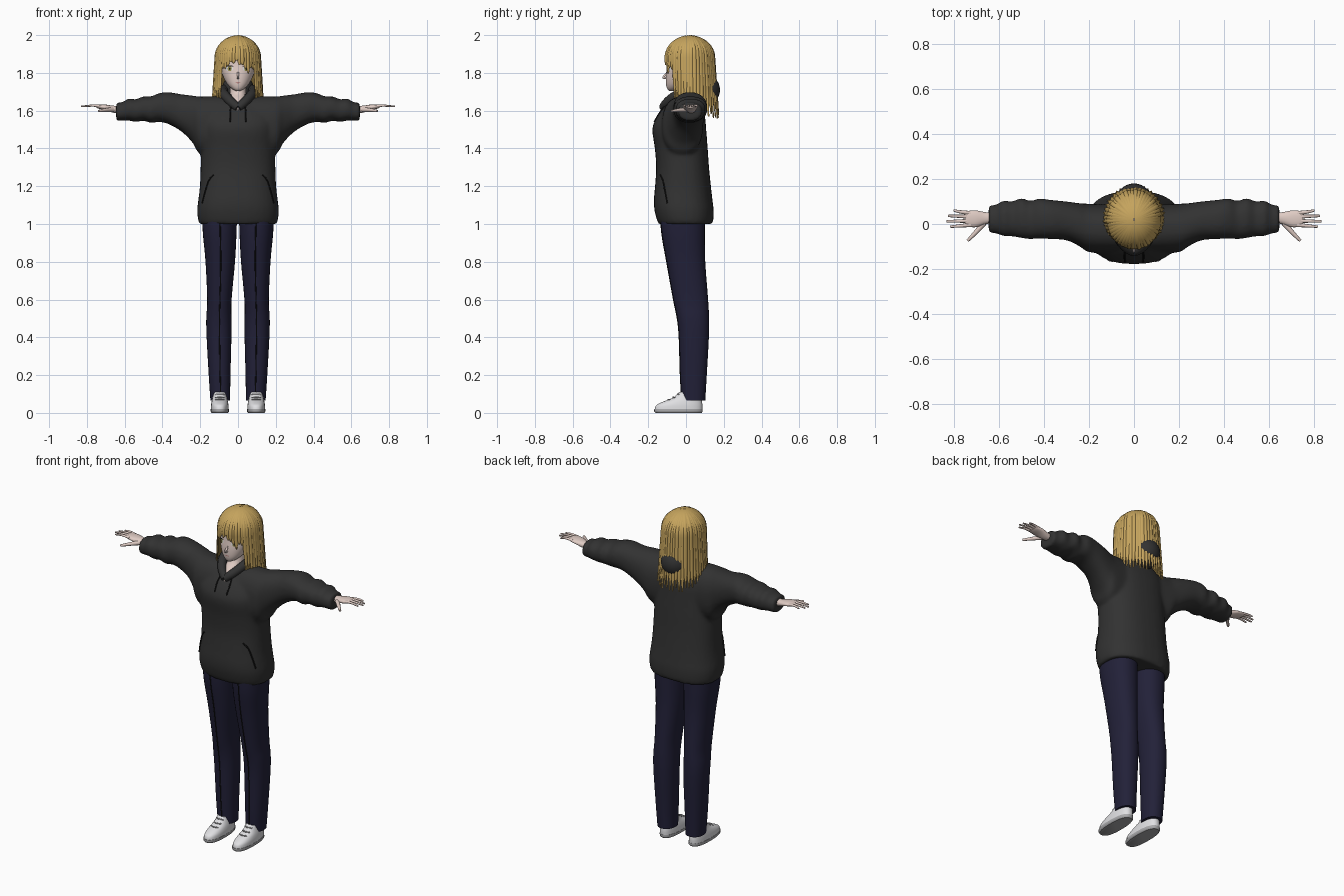
import bpy, bmesh, random
from math import sin, cos, pi, radians, copysign
from mathutils import Vector
from mathutils.bvhtree import BVHTree

random.seed(4)
if "Cube" in bpy.data.objects:
    bpy.data.objects.remove(bpy.data.objects["Cube"])


def material(name, r, g, b):
    m = bpy.data.materials.new(name)
    m.use_nodes = True
    m.diffuse_color = (r, g, b, 1)
    node = m.node_tree.nodes["Principled BSDF"]
    node.inputs["Base Color"].default_value = (r, g, b, 1)
    node.inputs["Roughness"].default_value = 0.8
    return m


CLOTH = material("charcoal cloth", .032, .032, .032)
TRIM = material("black trim", .008, .008, .008)
NAVY = material("navy trousers", .016, .015, .04)
HAIR = material("blonde hair", .56, .37, .11)
SHADE = material("deep blonde", .2, .13, .035)
SKIN = material("pale skin", .74, .6, .55)
WHITE = material("white", .74, .74, .76)
SOLE = material("grey sole", .4, .4, .41)
IRIS = material("olive iris", .3, .26, .07)
LIP = material("rose lip", .5, .25, .23)


def finish(name, bm, mat, mirror=False):
    """Turn a bmesh into a smooth shaded object."""
    me = bpy.data.meshes.new(name)
    bm.to_mesh(me)
    ob = bpy.data.objects.new(name, me)
    bpy.context.collection.objects.link(ob)
    me.materials.append(mat)
    bpy.ops.object.select_all(action='DESELECT')
    ob.select_set(True)
    bpy.context.view_layer.objects.active = ob
    bpy.ops.object.shade_smooth_by_angle(angle=radians(50))
    if mirror:
        ob.modifiers.new("mirror", 'MIRROR')
    return ob


def spline(keys, steps):
    """Catmull-Rom through rows of numbers."""
    rows, last = [], len(keys) - 1
    for i in range(last):
        a, b, c, d = (Vector(keys[max(0, min(last, i + k))]) for k in (-1, 0, 1, 2))
        for s in range(steps):
            t = s / steps
            rows.append(b + (c - a) * t / 2 + (a * 2 - b * 5 + c * 4 - d) * t * t / 2
                        + (b * 3 - a - c * 3 + d) * t ** 3 / 2)
    return rows + [Vector(keys[-1])]


def bridge(bm, rings, closed=True):
    n = len(rings[0])
    for a, b in zip(rings, rings[1:]):
        for i in range(n if closed else n - 1):
            j = (i + 1) % n
            bm.faces.new((a[i], a[j], b[j], b[i]))


def loft(keys, axis='z', power=2.2, sides=32, steps=4, sign=1, bm=None):
    """Rounded sections; each key is place, then low and high of both other axes."""
    bm = bm or bmesh.new()
    rings = []
    for p, u0, u1, v0, v1 in spline(keys, steps):
        ring = []
        for i in range(sides):
            a = 2 * pi * i / sides
            cu, cv = (copysign(abs(f) ** (2 / power), f) for f in (cos(a), sin(a)))
            u = (u0 + u1) / 2 + (u1 - u0) / 2 * cu
            v = (v0 + v1) / 2 + (v1 - v0) / 2 * cv
            ring.append(bm.verts.new((u, v, p) if axis == 'z' else (p * sign, u, v)))
        rings.append(ring)
    bridge(bm, rings)
    bm.faces.new(rings[0])
    bm.faces.new(rings[-1])
    bmesh.ops.recalc_face_normals(bm, faces=bm.faces)
    return bm


def tube(name, points, radius, mat, mirror=False, tip=1.0, flat=1.0):
    """Round tapered tube along a smooth path."""
    bm = bmesh.new()
    path = spline(points, 5)
    rings = []
    for k, p in enumerate(path):
        d = (path[min(k + 1, len(path) - 1)] - path[max(k - 1, 0)]).normalized()
        side = d.cross(Vector((0, 0, 1)) if abs(d.z) < .9 else Vector((0, 1, 0))).normalized()
        up = side.cross(d) * flat
        r = radius * (1 + (tip - 1) * k / (len(path) - 1))
        rings.append([bm.verts.new(p + (side * cos(a) + up * sin(a)) * r)
                      for a in (2 * pi * i / 10 for i in range(10))])
    bridge(bm, rings)
    bm.faces.new(rings[0])
    bm.faces.new(rings[-1])
    bmesh.ops.recalc_face_normals(bm, faces=bm.faces)
    return finish(name, bm, mat, mirror)


def on_front(tree, x, z, lift):
    hit = tree.ray_cast(Vector((x, -1, z)), Vector((0, 1, 0)))[0]
    return (x, (hit.y if hit else -.1) - lift, z)


# Hoodie: torso and sleeves fused into one soft body
torso = [(z, -x, x, f, b) for z, x, f, b in (
    (1, .205, -.145, .14), (1.03, .213, -.157, .146), (1.08, .216, -.168, .146),
    (1.13, .21, -.17, .14), (1.2, .202, -.164, .132), (1.3, .198, -.158, .122),
    (1.4, .197, -.165, .115), (1.5, .2, -.178, .107), (1.56, .2, -.158, .102),
    (1.62, .17, -.115, .09), (1.665, .1, -.075, .08), (1.69, .06, -.05, .06))]
sleeve = [(0, -.13, .085, 1.36, 1.66), (.1, -.13, .085, 1.36, 1.675), (.2, -.125, .09, 1.37, 1.675),
          (.24, -.1, .092, 1.43, 1.68), (.3, -.072, .1, 1.49, 1.687), (.37, -.067, .107, 1.53, 1.698),
          (.42, -.064, .113, 1.54, 1.692), (.46, -.067, .102, 1.535, 1.675), (.5, -.062, .115, 1.547, 1.676),
          (.54, -.055, .1, 1.54, 1.66), (.58, -.054, .104, 1.548, 1.664), (.61, -.042, .086, 1.547, 1.645),
          (.645, -.04, .084, 1.545, 1.643)]
body = loft(torso, power=2.4)
for s in (1, -1):
    loft(sleeve, 'x', 2.3, sign=s, bm=body)
cloth_tree = BVHTree.FromBMesh(body)
hoodie = finish("hoodie", body, CLOTH)
remesh = hoodie.modifiers.new("fuse", 'REMESH')
remesh.mode, remesh.voxel_size, remesh.use_smooth_shade = 'VOXEL', .011, True
soften = hoodie.modifiers.new("soften", 'SMOOTH')
soften.factor, soften.iterations = .5, 5

# Hood lying on the back, collar rolls, drawstrings, pocket openings
bm = bmesh.new()
bmesh.ops.create_uvsphere(bm, u_segments=32, v_segments=16, radius=1)
bmesh.ops.scale(bm, vec=(.085, .09, .088), verts=bm.verts)
bmesh.ops.translate(bm, vec=(0, .09, 1.71), verts=bm.verts)
finish("hood", bm, CLOTH)
tube("hood_collar", [(0, -.122, 1.615), (.035, -.1, 1.645), (.068, -.05, 1.68), (.08, .02, 1.7),
                     (.06, .075, 1.71), (0, .09, 1.71)], .022, CLOTH, True, 1.5)
for name, pts, r in (("drawstring", ((.035, 1.63), (.042, 1.59), (.04, 1.54)), .004),
                     ("pocket_opening", ((.13, 1.26), (.155, 1.23), (.175, 1.17), (.19, 1.11)), .004)):
    tube(name, [on_front(cloth_tree, x, z, .002) for x, z in pts], r, TRIM, True)

# Trouser legs with a front crease
leg = [(.065, .042, .146, -.022, .102), (.2, .04, .155, -.03, .11), (.4, .035, .166, -.036, .121),
       (.5, .035, .168, -.046, .122), (.6, .034, .163, -.066, .117), (.8, .016, .172, -.102, .102),
       (.95, .008, .186, -.128, .1), (1.06, .005, .19, -.135, .1)]
finish("trouser_leg", loft(leg, steps=5), NAVY, True)
tube("trouser_crease", [((k[1] + k[2]) / 2 - .003, k[3], k[0]) for k in leg], .003, TRIM, True)

# Shoes
finish("shoe_sole", loft([(0, .053, .14, -.162, .083), (.008, .048, .145, -.168, .088),
                          (.02, .048, .145, -.168, .088)], power=2.5), SOLE, True)
finish("shoe_upper", loft([(.018, .049, .144, -.166, .087), (.04, .05, .143, -.158, .087),
                           (.058, .053, .14, -.125, .085), (.08, .058, .135, -.07, .083),
                           (.11, .064, .129, -.035, .08)], power=2.4), WHITE, True)
for y, z in ((-.095, .071), (-.068, .083), (-.045, .1)):
    tube("shoe_lace", [(.072, y + .01, z - .003), (.096, y, z), (.12, y + .01, z - .003)], .004, SOLE, True)

# Hands
finish("palm", loft([(.6, .005, .05, 1.585, 1.625), (.655, 0, .052, 1.588, 1.626),
                     (.7, -.014, .06, 1.602, 1.632), (.735, -.012, .058, 1.61, 1.633),
                     (.75, -.006, .052, 1.615, 1.63)], 'x', sides=20), SKIN, True)
for name, y0, y1, x1 in (("index_finger", -.004, -.012, .815), ("middle_finger", .014, .012, .832),
                         ("ring_finger", .032, .036, .825), ("little_finger", .048, .06, .8)):
    tube(name, [(.725, y0, 1.623), (.77, (y0 + y1) / 2, 1.627), (x1, y1, 1.622)], .01, SKIN, True, .5, .8)
tube("thumb", [(.665, .005, 1.605), (.7, -.035, 1.603), (.738, -.074, 1.598)], .014, SKIN, True, .45)

# Neck with open chest, then head and nose
finish("neck", loft([(1.6, -.01, .01, -.132, .04), (1.635, -.024, .024, -.118, .045),
                     (1.665, -.042, .042, -.092, .05), (1.7, -.043, .043, -.058, .05),
                     (1.77, -.042, .042, -.045, .055)]), SKIN)
head = loft([(z, -x, x, f, b) for z, x, f, b in (
    (1.705, .012, -.09, -.055), (1.718, .035, -.1, -.02), (1.745, .06, -.106, .03),
    (1.79, .083, -.106, .085), (1.84, .095, -.1, .11), (1.9, .1, -.095, .12),
    (1.95, .075, -.07, .1), (1.98, .03, -.02, .05))])
face_tree = BVHTree.FromBMesh(head)
finish("head", head, SKIN)
tube("nose", [(0, -.1, 1.805), (0, -.108, 1.79), (0, -.121, 1.777), (0, -.105, 1.772)], .006, SKIN)


def decal(name, x, z, w, h, lift, mat, mirror=True):
    """Thin rounded patch laid on the face."""
    bm = bmesh.new()
    rings = [[bm.verts.new(on_front(face_tree, x + w * r * cos(a), z + h * r * sin(a), lift))
              for a in (2 * pi * i / 20 for i in range(20))] for r in (1, .66, .33)]
    bridge(bm, rings)
    bm.faces.new(rings[-1])
    finish(name, bm, mat, mirror)


decal("eye_white", .045, 1.822, .02, .013, .002, WHITE)
decal("iris", .044, 1.822, .011, .013, .004, IRIS)
decal("pupil", .044, 1.822, .004, .006, .006, TRIM)
decal("upper_lash", .046, 1.836, .022, .003, .006, TRIM)
decal("eyebrow", .045, 1.86, .02, .003, .004, SHADE)
decal("mouth", 0, 1.748, .014, .003, .003, LIP, False)


def lock(bm, mid, half, bottom, scale, bulge, taper):
    """One strip of hair from the crown down to its tip; angle zero is the front."""
    rows, cols, rings = 22, 6, []
    for i in range(rows + 1):
        t = i / rows
        phi = min(1, t / .5) * pi / 2
        s = max(.03, sin(phi)) * scale
        z = 1.88 + .12 * scale * cos(phi) - max(0, t - .5) * 2 * (1.88 - bottom)
        flare = max(0, 1.88 - z) / .3
        thin = 1 - taper * max(0, (t - .7) / .3) ** 1.5
        ring = []
        for c in range(cols + 1):
            k = 2 * c / cols - 1
            a = mid + half * thin * k
            out = 1 + bulge * (1 - k * k) * min(1, 3 * t)
            depth = .13 * s + (.02 * flare if cos(a) < 0 else -.012 * flare)
            ring.append(bm.verts.new((sin(a) * (.12 * s + .018 * flare) * out,
                                      .02 - cos(a) * depth * out, z)))
        rings.append(ring)
    bridge(bm, rings, False)


# Hair: under layer, then overlapping locks with ragged tips
bm = bmesh.new()
for i in range(-8, 8):
    mid = (i + .5) * pi / 8
    lock(bm, mid, pi / 16, 1.875 if abs(mid) < .9 else 1.63, .96, 0, 0)
finish("hair_under_layer", bm, SHADE)

bm = bmesh.new()
COUNT = 48
for i in range(COUNT):
    mid = 2 * pi * (i + .5) / COUNT - pi
    side = abs(mid)
    if side < .78:
        bottom = 1.832 + .035 * cos(4 * (mid + .15)) * (side < .5) - .02 * (side > .6)
    elif side < 1.1:
        bottom = 1.675
    else:
        bottom = 1.655 - .08 * min(1, (side - 1.1) / 1.2)
    lock(bm, mid, 1.5 * pi / COUNT, bottom + random.uniform(-.018, .012),
         random.uniform(.985, 1.0), random.uniform(.02, .05), .75)
finish("hair_locks", bm, HAIR)
